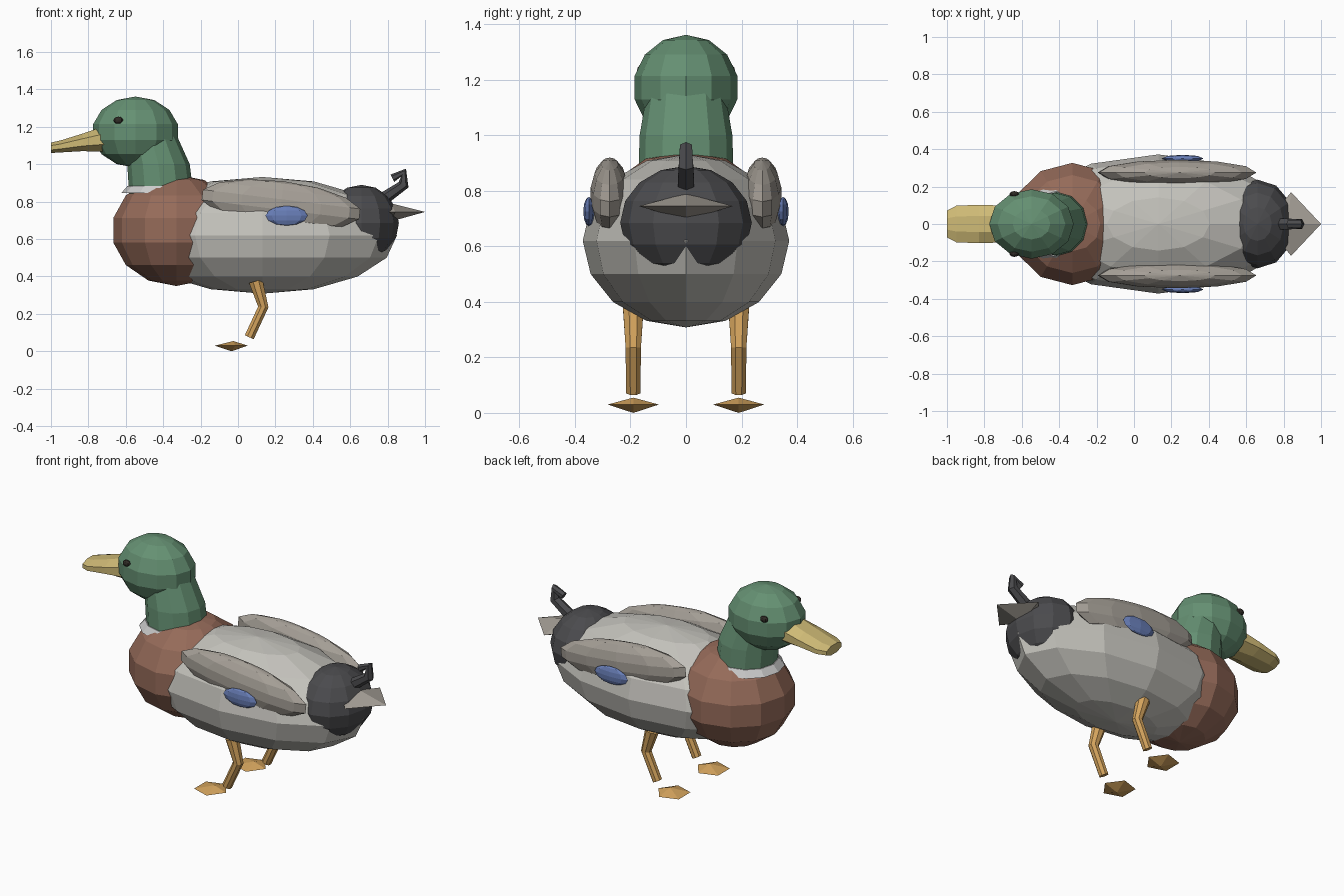
import bpy, bmesh, math
from mathutils import Vector, Matrix

if "Cube" in bpy.data.objects:
    bpy.data.objects.remove(bpy.data.objects["Cube"])


def mat(name, r, g, b):
    m = bpy.data.materials.new(name)
    m.diffuse_color = (r, g, b, 1)
    m.use_nodes = True
    m.node_tree.nodes["Principled BSDF"].inputs["Base Color"].default_value = m.diffuse_color
    return m


GREEN = mat("green", .13, .28, .17)
BROWN = mat("brown", .30, .145, .10)
PALE = mat("pale_grey", .55, .54, .50)
TAUPE = mat("taupe", .38, .35, .31)
DARK = mat("charcoal", .07, .07, .075)
WHITE = mat("white", .75, .75, .72)
BILL = mat("bill_yellow", .62, .49, .18)
ORANGE = mat("orange", .66, .37, .11)
BLUE = mat("blue", .14, .21, .48)
BLACK = mat("eye_dark", .03, .025, .02)


def finish(name, bm, material):
    bmesh.ops.recalc_face_normals(bm, faces=bm.faces)
    me = bpy.data.meshes.new(name)
    bm.to_mesh(me)
    bm.free()
    me.materials.append(material)
    ob = bpy.data.objects.new(name, me)
    bpy.context.collection.objects.link(ob)
    return ob


def ball(name, c, r, seg, rings, material, tilt=0):
    bm = bmesh.new()
    bmesh.ops.create_uvsphere(bm, u_segments=seg, v_segments=rings, radius=1)
    m = Matrix.Translation(c) @ Matrix.Rotation(math.radians(tilt), 4, 'Y') @ Matrix.Diagonal((*r, 1))
    bm.transform(m)
    return finish(name, bm, material)


def loft(name, rings, material):
    """Skin a list of point rings and cap both ends."""
    bm = bmesh.new()
    vs = [[bm.verts.new(p) for p in ring] for ring in rings]
    n = len(vs[0])
    for a, b in zip(vs, vs[1:]):
        for i in range(n):
            j = (i + 1) % n
            bm.faces.new((a[i], a[j], b[j], b[i]))
    bm.faces.new(vs[0])
    bm.faces.new(vs[-1])
    return finish(name, bm, material)


def tube(name, path, sides, material, y=0):
    """Tapered tube through (x, z, radius) points in an xz plane."""
    pts = [Vector((x, y, z)) for x, z, r in path]
    rings = []
    for i, p in enumerate(pts):
        d1 = (pts[min(i + 1, len(pts) - 1)] - p).normalized()
        d0 = (p - pts[max(i - 1, 0)]).normalized()
        t = (d0 + d1).normalized()
        side, up = Vector((0, 1, 0)), t.cross(Vector((0, 1, 0)))
        r = path[i][2]
        angs = [math.tau * (k + .5) / sides for k in range(sides)]
        rings.append([p + r * (math.cos(a) * side + math.sin(a) * up) for a in angs])
    return loft(name, rings, material)


def stack(name, levels, sides, material):
    """Upright column of horizontal rings given as (x, z, radius)."""
    angs = [math.tau * k / sides for k in range(sides)]
    return loft(name, [[(x + r * math.cos(a), r * math.sin(a), z) for a in angs]
                       for x, z, r in levels], material)


def hull(name, pts, material):
    bm = bmesh.new()
    for p in pts:
        bm.verts.new(p)
    bmesh.ops.convex_hull(bm, input=bm.verts)
    return finish(name, bm, material)


# Main masses
ball("body", (.13, 0, .62), (.72, .372, .312), 12, 8, PALE)
ball("breast", (-.33, 0, .647), (.345, .335, .298), 12, 7, BROWN)
ball("head", (-.548, 0, 1.172), (.232, .19, .19), 12, 7, GREEN)
ball("rump", (.66, 0, .685), (.2, .237, .205), 12, 8, DARK)

# Neck and collar
stack("neck", [(-.41, .84, .172), (-.425, 1.0, .167), (-.47, 1.16, .14)], 12, GREEN)
stack("collar", [(-.425, .845, .2), (-.415, .885, .175)], 12, WHITE)

# Bill: flattened octagonal sections (x, centre z, half width, half height)
octo = [math.tau * (k + .5) / 8 for k in range(8)]
loft("bill", [[(x, w * 1.08 * math.cos(a), z + h * 1.08 * math.sin(a)) for a in octo]
              for x, z, w, h in [(-.68, 1.14, .098, .075), (-.83, 1.117, .103, .047),
                                 (-.95, 1.095, .098, .032), (-1, 1.088, .072, .028)]], BILL)

# Tail fan and curled feather
hull("tail", [(1, 0, .745), (.70, 0, .745), (.84, .17, .745), (.84, -.17, .745),
              (.82, 0, .79), (.82, 0, .695)], TAUPE)
tube("tail_curl", [(.77, .81, .035), (.885, .89, .03), (.885, .955, .025), (.825, .925, .022)],
     6, DARK)

# Paired parts
for side, s in (("left", 1), ("right", -1)):
    ball("wing_" + side, (.23, s * .275, .785), (.435, .07, .125), 12, 7, TAUPE, 7)
    ball("wing_patch_" + side, (.26, s * .35, .725), (.112, .02, .053), 8, 6, BLUE)
    ball("eye_" + side, (-.64, s * .16, 1.235), (.026, .016, .019), 8, 6, BLACK)
    tube("leg_" + side, [(.095, .375, .04), (.135, .237, .03), (.06, .075, .028)],
         8, ORANGE, s * .19)
    toes = [(-.045 + .097 * math.cos(math.tau * k / 5),
             s * .19 + .097 * math.sin(math.tau * k / 5), .03) for k in range(5)]
    hull("foot_" + side, toes + [(-.025, s * .19, .055), (-.035, s * .19, 0)], ORANGE)
